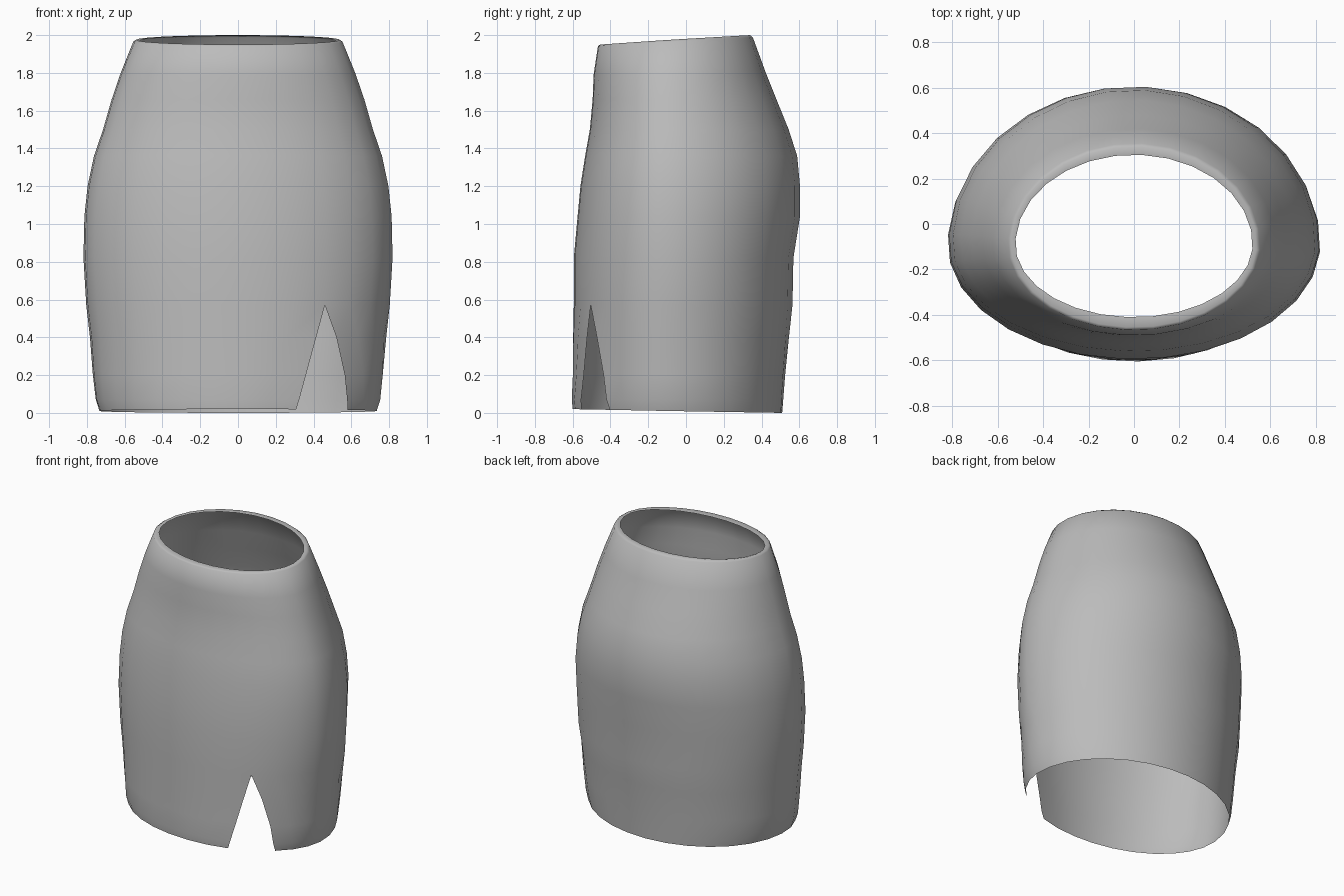
import bpy
import bmesh
from math import acos, cos, sin, pi

if "Cube" in bpy.data.objects:
    bpy.data.objects.remove(bpy.data.objects["Cube"], do_unlink=True)

# Plain grey cloth
cloth = bpy.data.materials.new("grey_cloth")
cloth.use_nodes = True
grey = (0.5, 0.5, 0.5, 1)
cloth.diffuse_color = grey
cloth.node_tree.nodes["Principled BSDF"].inputs["Base Color"].default_value = grey

SEGMENTS = 28
APEX_Z, APEX_X = 0.57, 0.46

# Rings from hem to waist: height, half width, front y, back y, height tilt to the back
rings = [
    (0.01, 0.735, -0.60, 0.51, -0.01),
    (0.07, 0.755, -0.605, 0.515, 0),
    (0.20, 0.77, -0.60, 0.525, 0),
    (0.40, 0.785, -0.60, 0.545, 0),
    (APEX_Z, 0.805, -0.595, 0.565, 0),
    (0.82, 0.82, -0.595, 0.57, 0),
    (1.04, 0.815, -0.575, 0.605, 0),
    (1.20, 0.798, -0.56, 0.605, 0),
    (1.36, 0.764, -0.535, 0.59, 0),
    (1.50, 0.716, -0.51, 0.545, 0),
    (1.66, 0.67, -0.495, 0.48, 0),
    (1.80, 0.622, -0.49, 0.42, 0.01),
    (1.965, 0.555, -0.467, 0.355, 0.023),
    (1.975, 0.54, -0.455, 0.34, 0.025),
    (1.970, 0.522, -0.41, 0.305, 0.025),     # turned-in waist lip
]


def slit_edges(z):
    """Return the x of the slit's outer and inner edge at a height."""
    f = max(0, 1 - z / APEX_Z)
    return APEX_X + 0.12 * (1 - (1 - f) ** 2), APEX_X - 0.155 * f


# Skirt: each ring runs from one slit edge round to the other
bm = bmesh.new()
grid = []
for z, half, front, back, tilt in rings:
    centre = -0.09
    outer_x, inner_x = slit_edges(z)
    if z > APEX_Z:
        outer_x = inner_x = APEX_X * half / 0.805
    start = -acos(outer_x / half)
    end = 2 * pi - acos(inner_x / half)
    row = []
    for i in range(SEGMENTS + 1):
        t = start + (end - start) * i / SEGMENTS
        depth = back - centre if sin(t) > 0 else centre - front
        row.append(bm.verts.new((half * cos(t), centre + depth * sin(t), z + tilt * sin(t))))
    grid.append(row)
for low, high in zip(grid, grid[1:]):
    for i in range(SEGMENTS):
        bm.faces.new((low[i], low[i + 1], high[i + 1], high[i]))

# Close the seam above the slit
bmesh.ops.remove_doubles(bm, verts=bm.verts, dist=0.0005)

mesh = bpy.data.meshes.new("skirt")
bm.to_mesh(mesh)
bm.free()
mesh.materials.append(cloth)
skirt = bpy.data.objects.new("skirt", mesh)
bpy.context.collection.objects.link(skirt)
bpy.context.view_layer.objects.active = skirt
skirt.select_set(True)
bpy.ops.object.shade_smooth_by_angle(angle=pi / 3)
